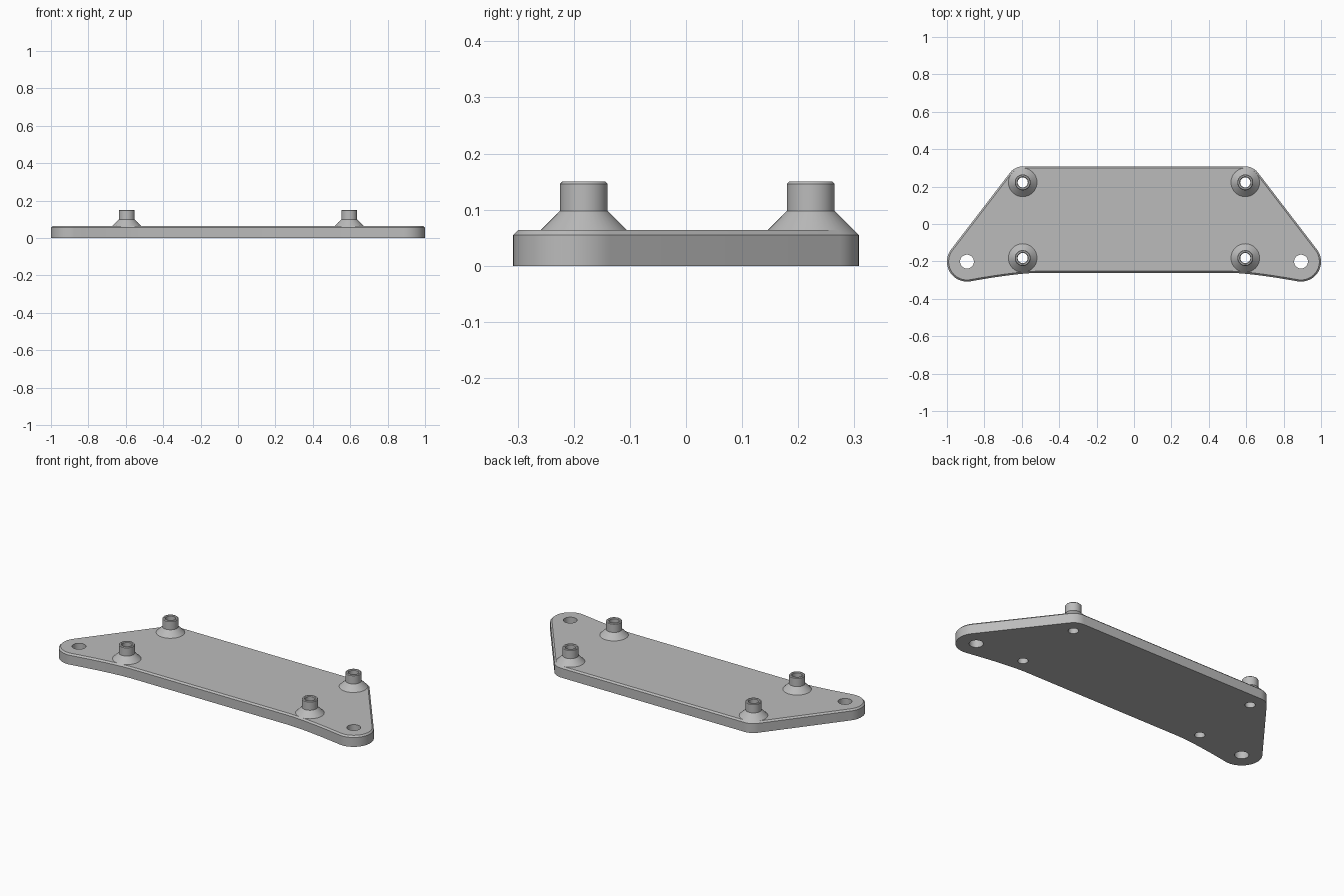
import bpy, bmesh
from math import sin, cos, pi, radians, atan2
from mathutils import Vector

cube = bpy.data.objects.get("Cube")
if cube:
    bpy.data.objects.remove(cube, do_unlink=True)

GREY = (0.5, 0.5, 0.5, 1)
grey = bpy.data.materials.new("light grey")
grey.use_nodes = True
grey.diffuse_color = GREY
grey.node_tree.nodes["Principled BSDF"].inputs["Base Color"].default_value = GREY

EAR, EAR_R = Vector((0.893, -0.201)), 0.107
BACK, BACK_R = Vector((0.595, 0.2225)), 0.0855
PEGS = [(s * 0.595, y) for s in (-1, 1) for y in (-0.182, 0.2225)]
TOP, CHAMFER, HOLE_R = 0.064, 0.009, 0.027


def arc(center, r, a0, a1, n):
    return [center + r * Vector((cos(a0 + (a1 - a0) * i / n), sin(a0 + (a1 - a0) * i / n)))
            for i in range(n + 1)]


def outline(inset):
    """Plate outline, anticlockwise, shrunk by inset."""
    # direction of the outer tangent shared by the ear and back corner
    d = BACK - EAR
    slant = atan2(d.y, d.x) - pi / 2 + (BACK_R - EAR_R) / d.length * -1
    ear = arc(EAR, EAR_R - inset, radians(-100), slant, 24)
    back = arc(BACK, BACK_R - inset, slant, pi / 2, 12)
    # curved front edge running out to the ear
    start = Vector((0.5, -0.261 + inset))
    bend = Vector((0.62, -0.261 + inset))
    front = []
    for i in range(12):
        t = i / 12
        front.append(start * (1 - t) ** 2 + bend * 2 * t * (1 - t) + ear[0] * t * t)
    half = front + ear + back
    return half + [Vector((-p.x, p.y)) for p in reversed(half)]


def finish(name, bm):
    bmesh.ops.recalc_face_normals(bm, faces=bm.faces)
    mesh = bpy.data.meshes.new(name)
    bm.to_mesh(mesh)
    bm.free()
    obj = bpy.data.objects.new(name, mesh)
    bpy.context.collection.objects.link(obj)
    mesh.materials.append(grey)
    return obj


def shade(obj):
    bpy.ops.object.select_all(action="DESELECT")
    obj.select_set(True)
    bpy.context.view_layer.objects.active = obj
    bpy.ops.object.shade_smooth_by_angle(angle=radians(25))


def bridge(bm, rings, closed=False):
    pairs = list(zip(rings, rings[1:]))
    if closed:
        pairs.append((rings[-1], rings[0]))
    for a, b in pairs:
        for i in range(len(a)):
            j = (i + 1) % len(a)
            bm.faces.new((a[i], a[j], b[j], b[i]))


# Base plate with a chamfered top edge
bm = bmesh.new()
levels = [(0, 0), (TOP - CHAMFER, 0), (TOP, CHAMFER)]
rings = [[bm.verts.new((p.x, p.y, z)) for p in outline(inset)] for z, inset in levels]
bridge(bm, rings)
bm.faces.new(rings[0])
bm.faces.new(rings[-1])
plate = finish("base_plate", bm)

# Through holes for the ears and the standoffs
bm = bmesh.new()
holes = [(s * EAR.x, EAR.y, 0.037) for s in (-1, 1)] + [(x, y, HOLE_R) for x, y in PEGS]
for x, y, r in holes:
    made = bmesh.ops.create_cone(bm, cap_ends=True, segments=40, radius1=r, radius2=r, depth=0.4)
    bmesh.ops.translate(bm, verts=made["verts"], vec=(x, y, 0))
cutter = finish("hole_cutter", bm)
cutter.hide_render = True
cut = plate.modifiers.new("holes", "BOOLEAN")
cut.object = cutter
cut.operation = "DIFFERENCE"
cut.solver = "EXACT"
bpy.context.view_layer.objects.active = plate
bpy.ops.object.modifier_apply(modifier=cut.name)
bpy.data.objects.remove(cutter, do_unlink=True)
shade(plate)

# Hollow standoffs with flared feet
PROFILE = [(HOLE_R, 0.062), (0.078, 0.0625), (0.0425, 0.098), (0.0425, 0.146),
           (0.0385, 0.15), (0.031, 0.15), (HOLE_R, 0.146)]
SIDES = 40
names = ["front_right", "back_right", "front_left", "back_left"]
for name, (x, y) in zip(names, PEGS):
    bm = bmesh.new()
    rings = [[bm.verts.new((x + r * cos(2 * pi * i / SIDES), y + r * sin(2 * pi * i / SIDES), z))
              for i in range(SIDES)] for r, z in PROFILE]
    bridge(bm, rings, closed=True)
    shade(finish(name + "_standoff", bm))
